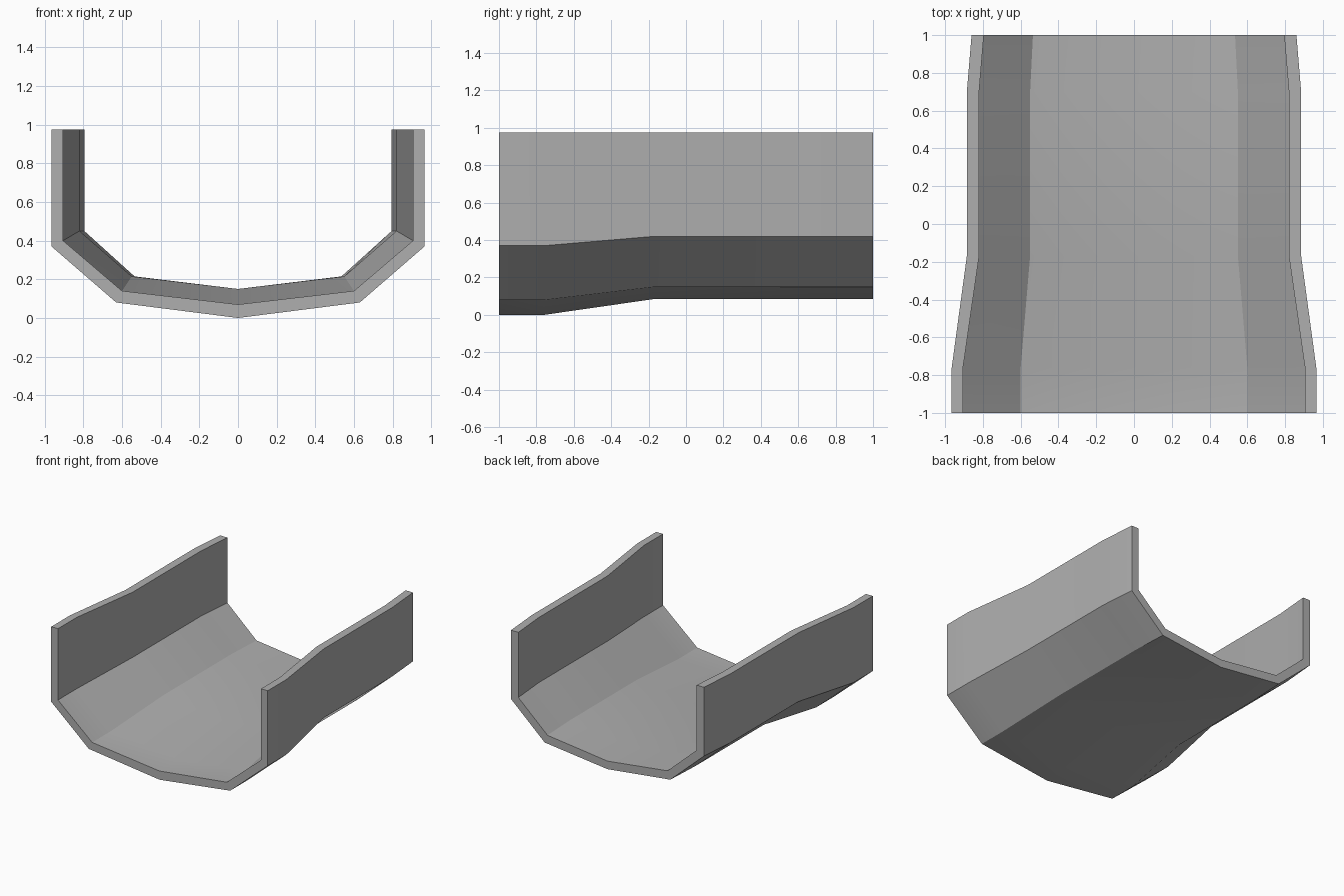
import bpy
import bmesh
import math

cube = bpy.data.objects.get("Cube")
if cube:
    bpy.data.objects.remove(cube, do_unlink=True)

TOP = 0.975

# Length stations: y, outer half section, inner half section (wall, chine, keel)
wide = ([(0.965, 0.37), (0.63, 0.08), (0, 0.0)],
        [(0.905, 0.40), (0.60, 0.14), (0, 0.07)])
middle = ([(0.885, 0.42), (0.575, 0.15), (0, 0.085)],
          [(0.82, 0.45), (0.55, 0.215), (0, 0.15)])
narrow = ([(0.86, 0.42), (0.56, 0.15), (0, 0.085)],
          [(0.795, 0.45), (0.535, 0.215), (0, 0.15)])
stations = [(-1, wide), (-0.76, wide), (-0.17, middle), (0.7, middle), (1, narrow)]


def mirrored(half):
    """Full open section from the left rim, under the keel, to the right rim."""
    left = [(half[0][0], TOP)] + half
    return left + [(-x, z) for x, z in reversed(left[:-1])]


# Loft the closed section along the length
bm = bmesh.new()
rings = []
for y, (outer, inner) in stations:
    section = mirrored(outer) + mirrored(inner)[::-1]
    rings.append([bm.verts.new((x, y, z)) for x, z in section])
count = len(rings[0])
for a, b in zip(rings, rings[1:]):
    for i in range(count):
        j = (i + 1) % count
        bm.faces.new((a[i], a[j], b[j], b[i]))

# End faces, one quad per wall segment
for ring in (rings[0], rings[-1]):
    for i in range(count // 2 - 1):
        bm.faces.new((ring[i], ring[i + 1], ring[count - 2 - i], ring[count - 1 - i]))
bmesh.ops.recalc_face_normals(bm, faces=bm.faces)

mesh = bpy.data.meshes.new("trough_shell")
bm.to_mesh(mesh)
bm.free()
shell = bpy.data.objects.new("trough_shell", mesh)
bpy.context.collection.objects.link(shell)

# Plain grey surface
grey = bpy.data.materials.new("plain_grey")
grey.use_nodes = True
colour = (0.43, 0.43, 0.43, 1)
grey.diffuse_color = colour
grey.node_tree.nodes["Principled BSDF"].inputs["Base Color"].default_value = colour
mesh.materials.append(grey)

# Smooth along the length, sharp at the bends
bpy.ops.object.select_all(action="DESELECT")
shell.select_set(True)
bpy.context.view_layer.objects.active = shell
bpy.ops.object.shade_smooth_by_angle(angle=math.radians(30))
